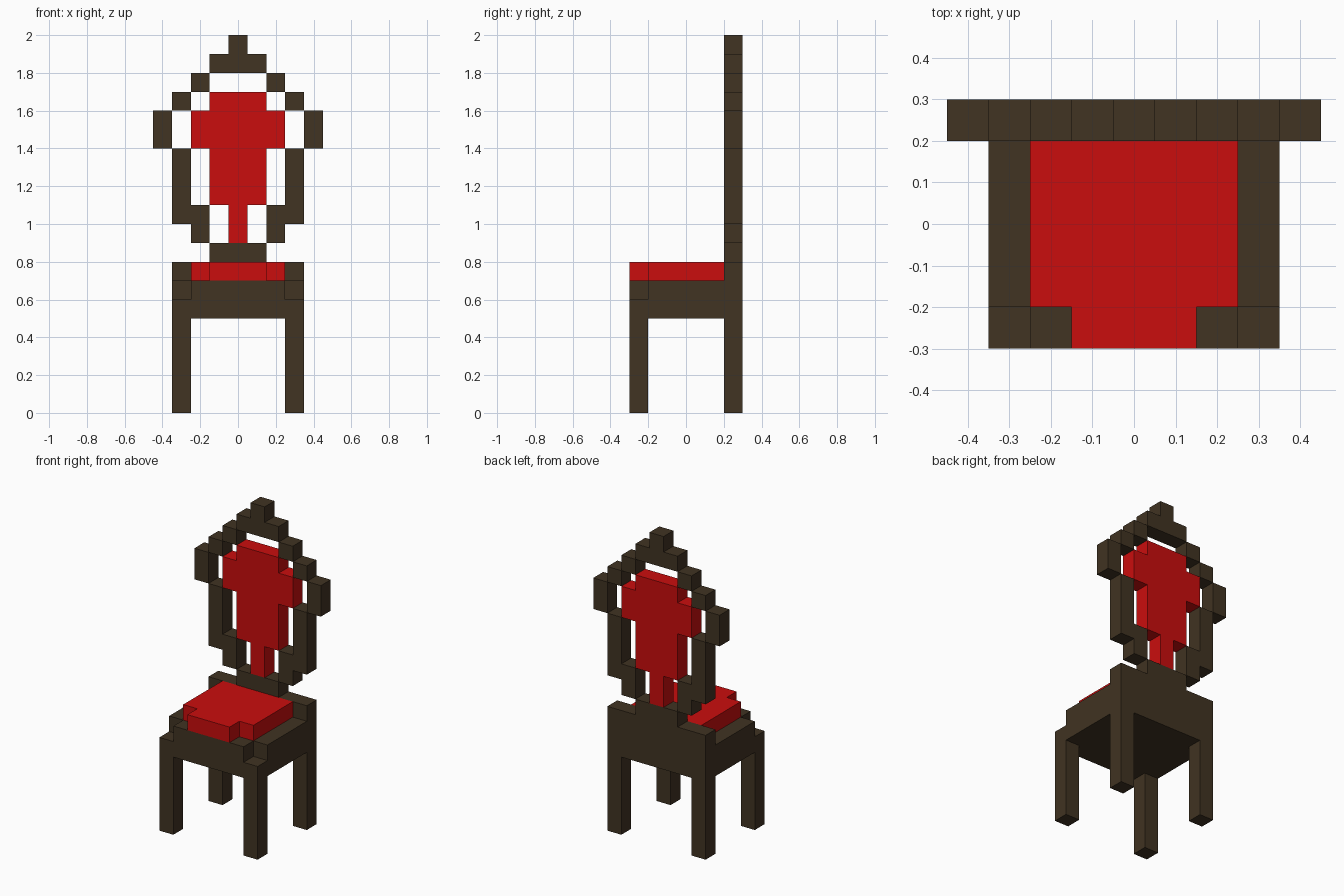
import bpy, bmesh

if "Cube" in bpy.data.objects:
    bpy.data.objects.remove(bpy.data.objects["Cube"])

S = 0.1  # block size


def material(name, rgb):
    m = bpy.data.materials.new(name)
    m.diffuse_color = (*rgb, 1.0)
    m.use_nodes = True
    m.node_tree.nodes["Principled BSDF"].inputs["Base Color"].default_value = m.diffuse_color
    return m


WOOD = material("dark wood", (0.052, 0.033, 0.016))
RED = material("red fabric", (0.59, 0.004, 0.004))

cells = {}   # block position -> part name
parts = {}   # part name -> material


def block(part, mat, x0, x1, y0, y1, z0, z1, mirror=False):
    """Fill a box with blocks; sizes in metres, optionally mirrored in x."""
    parts[part] = mat
    lo = [round(v / S) for v in (x0 + 0.45, y0 + 0.3, z0)]
    hi = [round(v / S) for v in (x1 + 0.45, y1 + 0.3, z1)]
    for i in range(lo[0], hi[0]):
        for j in range(lo[1], hi[1]):
            for k in range(lo[2], hi[2]):
                cells[i, j, k] = part
                if mirror:
                    cells[8 - i, j, k] = part


def back(part, mat, x0, x1, z0, z1):
    """Block in the plane of the backrest, on both sides."""
    block(part, mat, x0, x1, 0.2, 0.3, z0, z1, mirror=True)


# Seat frame: low front corners, raised rear rail
block("seat_frame", WOOD, -0.35, 0.35, -0.2, 0.2, 0.5, 0.7)
block("seat_frame", WOOD, -0.35, 0.35, -0.3, -0.2, 0.5, 0.6)
block("seat_frame", WOOD, -0.25, 0.25, -0.3, -0.2, 0.6, 0.7)
block("rear_rail", WOOD, -0.35, 0.35, 0.2, 0.3, 0.5, 0.8)

# Legs
block("front_legs", WOOD, 0.25, 0.35, -0.3, -0.2, 0.0, 0.5, mirror=True)
block("back_legs", WOOD, 0.25, 0.35, 0.2, 0.3, 0.0, 0.5, mirror=True)

# Cushion with notched front corners
block("seat_cushion", RED, -0.25, 0.25, -0.2, 0.2, 0.7, 0.8)
block("seat_cushion", RED, -0.15, 0.15, -0.3, -0.2, 0.7, 0.8)

# Stepped backrest frame, bottom to top
for x0, x1, z0, z1 in [(-0.15, 0.15, 0.8, 0.9), (0.15, 0.25, 0.9, 1.1),
                       (0.25, 0.35, 1.0, 1.4), (0.35, 0.45, 1.4, 1.6),
                       (0.25, 0.35, 1.6, 1.7), (0.15, 0.25, 1.7, 1.8),
                       (-0.15, 0.15, 1.8, 1.9)]:
    back("backrest_frame", WOOD, x0, x1, z0, z1)
back("top_finial", WOOD, -0.05, 0.05, 1.9, 2.0)

# Padded centre panel of the backrest
back("backrest_panel", RED, -0.05, 0.05, 0.9, 1.1)
back("backrest_panel", RED, -0.15, 0.15, 1.1, 1.7)
back("backrest_panel", RED, -0.25, 0.25, 1.4, 1.6)

# One mesh per part, keeping only the exposed block faces
for part, mat in parts.items():
    bm = bmesh.new()
    verts = {}
    for cell in [c for c, p in cells.items() if p == part]:
        for a in range(3):
            for side in (0, 1):
                near = list(cell)
                near[a] += 2 * side - 1
                if tuple(near) in cells:
                    continue
                quad = []
                for du, dv in ((0, 0), (1, 0), (1, 1), (0, 1)):
                    p = list(cell)
                    p[a] += side
                    p[(a + 1) % 3] += du
                    p[(a + 2) % 3] += dv
                    p = tuple(p)
                    if p not in verts:
                        verts[p] = bm.verts.new((p[0] * S - 0.45, p[1] * S - 0.3, p[2] * S))
                    quad.append(verts[p])
                bm.faces.new(quad if side else quad[::-1])
    mesh = bpy.data.meshes.new(part)
    bm.to_mesh(mesh)
    bm.free()
    mesh.materials.append(mat)
    bpy.context.collection.objects.link(bpy.data.objects.new(part, mesh))
